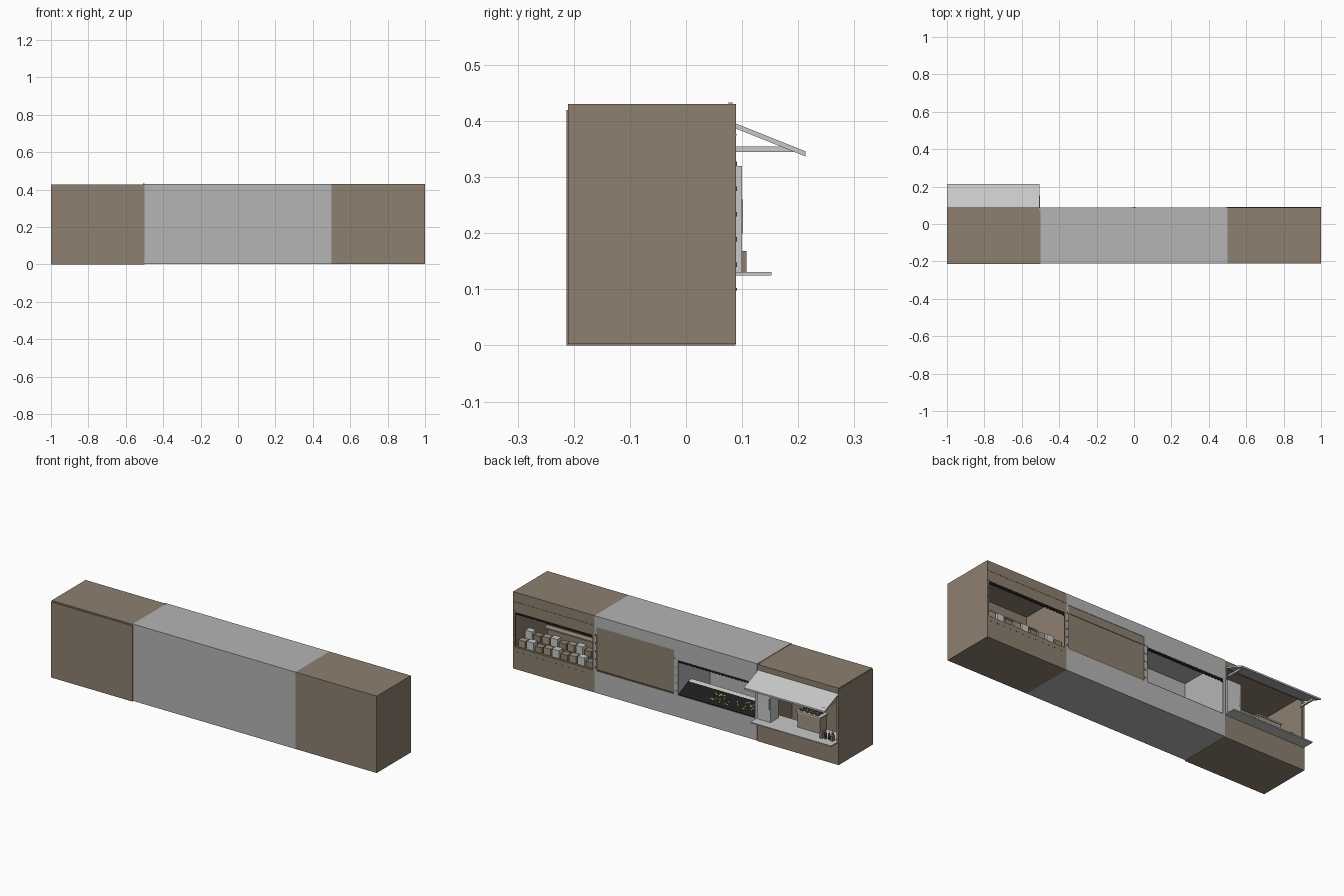
import bpy, bmesh, math, random
from mathutils import Matrix, Vector

if "Cube" in bpy.data.objects:
    bpy.data.objects.remove(bpy.data.objects["Cube"])

random.seed(4)


def material(name, rgb):
    m = bpy.data.materials.new(name)
    m.diffuse_color = (*rgb, 1)
    m.use_nodes = True
    m.node_tree.nodes["Principled BSDF"].inputs["Base Color"].default_value = m.diffuse_color
    return m


BROWN = material("brown_board", (0.27, 0.215, 0.16))
GREY = material("grey_panel", (0.46, 0.46, 0.46))
PALE = material("pale_metal", (0.58, 0.58, 0.58))
BLACK = material("black_cloth", (0.012, 0.012, 0.012))
GOLD = material("gold_trinket", (0.50, 0.36, 0.13))
DARK = material("dark_wood", (0.13, 0.095, 0.065))
CREAM = material("tan_card", (0.36, 0.30, 0.22))


def finish(name, bm, mat):
    me = bpy.data.meshes.new(name)
    bm.to_mesh(me)
    bm.free()
    me.materials.append(mat)
    ob = bpy.data.objects.new(name, me)
    bpy.context.collection.objects.link(ob)
    return ob


def add_box(bm, x0, x1, y0, y1, z0, z1):
    c = Vector(((x0 + x1) / 2, (y0 + y1) / 2, (z0 + z1) / 2))
    bmesh.ops.create_cube(bm, size=1, matrix=Matrix.Translation(c)
                          @ Matrix.Diagonal((x1 - x0, y1 - y0, z1 - z0, 1)))


def boxes(name, mat, *dims):
    bm = bmesh.new()
    for d in dims:
        add_box(bm, *d)
    return finish(name, bm, mat)


def prism(name, mat, x0, x1, profile):
    """Side profile (y, z) drawn along x."""
    bm = bmesh.new()
    f = bm.faces.new([bm.verts.new((x0, y, z)) for y, z in profile])
    r = bmesh.ops.extrude_face_region(bm, geom=[f])
    verts = [g for g in r["geom"] if isinstance(g, bmesh.types.BMVert)]
    bmesh.ops.translate(bm, verts=verts, vec=(x1 - x0, 0, 0))
    bmesh.ops.recalc_face_normals(bm, faces=bm.faces)
    return finish(name, bm, mat)


def bottle(bm, x, y, z, r, h):
    for r1, r2, za, zb in ((r, r, 0, .65), (r, r * .3, .65, .8), (r * .3, r * .3, .8, 1)):
        bmesh.ops.create_cone(bm, cap_ends=True, segments=10, radius1=r1, radius2=r2,
                              depth=h * (zb - za),
                              matrix=Matrix.Translation((x, y, z + h * (za + zb) / 2)))


def stall(name, mat, x0, x1, yb, yf, z0, z1, sill, head, post=0.012):
    """Hollow stall open towards +y between sill and head."""
    t = 0.006
    boxes(name, mat,
          (x0, x1, yb, yf, z0, z0 + t), (x0, x1, yb, yf, z1 - t, z1),
          (x0, x1, yb, yb + t, z0 + t, z1 - t),
          (x0, x0 + t, yb + t, yf, z0 + t, z1 - t), (x1 - t, x1, yb + t, yf, z0 + t, z1 - t),
          (x0 + t, x1 - t, yf - t, yf, z0 + t, sill), (x0 + t, x1 - t, yf - t, yf, head, z1 - t),
          (x0 + t, x0 + post, yf - t, yf, sill, head), (x1 - post, x1 - t, yf - t, yf, sill, head))


# Four stall shells
stall("drinks_stall", BROWN, -1.0, -0.5, -0.213, 0.088, 0, 0.42, 0.125, 0.385)
stall("trinket_stall", GREY, -0.5, 0.0, -0.21, 0.089, 0.003, 0.43, 0.125, 0.32)
stall("closed_stall", GREY, 0.0, 0.5, -0.21, 0.089, 0.003, 0.43, 0.125, 0.37)
stall("crate_stall", BROWN, 0.5, 1.0, -0.21, 0.089, 0.003, 0.43, 0.125, 0.32)
boxes("drinks_roof", BROWN, (-0.999, -0.5, -0.209, 0.088, 0.42, 0.427))

# Rolled shutters with a toothed dark edge, and one closed shutter
for name, xa in (("trinket", -0.488), ("crate", 0.512)):
    bm = bmesh.new()
    add_box(bm, xa, xa + 0.476, 0.081, 0.0885, 0.311, 0.32)
    for i in range(24):
        x = xa + 0.476 * i / 24
        add_box(bm, x, x + 0.012, 0.081, 0.0885, 0.306, 0.311)
    finish(name + "_shutter_edge", bm, BLACK)
boxes("closed_shutter", BROWN, (0.012, 0.488, 0.074, 0.084, 0.125, 0.325))
boxes("closed_shutter_box", BROWN, (0.012, 0.488, 0.072, 0.087, 0.325, 0.37))
boxes("shutter_bottom_bar", DARK, (0.012, 0.488, 0.078, 0.087, 0.125, 0.131))

# Small hinge bolts along posts and sill
bm = bmesh.new()
for x in (0.494, 0.006, -0.006, 0.994):
    for k in range(5):
        z = 0.14 + k * 0.045
        add_box(bm, x - 0.002, x + 0.002, 0.088, 0.0905, z, z + 0.008)
for k in range(12):
    x = 0.53 + k * 0.04
    add_box(bm, x, x + 0.008, 0.088, 0.0905, 0.098, 0.102)
finish("hinge_bolts", bm, DARK)
boxes("header_groove", DARK, (0.5, 1.0, 0.088, 0.0898, 0.374, 0.377))
boxes("roof_peg", GREY, (-0.507, -0.5, 0.076, 0.083, 0.427, 0.433))

# Awning with struts and the serving counter
prism("awning", PALE, -1.0, -0.505,
      [(0.088, 0.396), (0.213, 0.346), (0.213, 0.337), (0.088, 0.387)])
boxes("awning_struts", PALE,
      *[(x, x + 0.01, 0.085, 0.192, 0.345, 0.355) for x in (-0.985, -0.53)])
boxes("serving_counter", PALE, (-0.998, -0.502, 0.0, 0.152, 0.125, 0.131))

# Drinks stall goods: cooler, brewing machine, bottles
boxes("cooler", PALE, (-0.59, -0.507, 0.03, 0.1, 0.131, 0.32))
boxes("cooler_handle", GREY, (-0.583, -0.578, 0.1, 0.102, 0.2, 0.26))
boxes("machine_body", CREAM, (-0.87, -0.73, 0.005, 0.065, 0.131, 0.215))
boxes("machine_tray", PALE, (-0.875, -0.725, 0.0, 0.07, 0.215, 0.222))
bm = bmesh.new()
for i in range(4):
    for j in range(2):
        x, y = -0.855 + i * 0.032, 0.012 + j * 0.028
        add_box(bm, x, x + 0.02, y, y + 0.018, 0.222, 0.23)
finish("cups", bm, DARK)
bm = bmesh.new()
for x, y, h in ((-0.925, 0.095, 0.048), (-0.945, 0.092, 0.042), (-0.955, 0.075, 0.046)):
    bottle(bm, x, y, 0.131, 0.007, h)
finish("bottles", bm, DARK)
boxes("napkin_boxes", BROWN, (-0.913, -0.895, 0.09, 0.108, 0.131, 0.168),
      (-0.975, -0.963, 0.085, 0.105, 0.131, 0.158))

# Trinket display: sloping black tray with gold pieces
prism("display_stand", PALE, -0.488, -0.012,
      [(0.083, 0.11), (0.083, 0.124), (-0.005, 0.165), (-0.03, 0.172), (-0.03, 0.11)])
prism("display_cloth", BLACK, -0.485, -0.015,
      [(0.087, 0.125), (0.087, 0.129), (0.0, 0.169), (0.0, 0.164)])
bm = bmesh.new()
for cx, n in ((-0.23, 16), (-0.43, 18), (-0.32, 6)):
    for _ in range(n):
        x = cx + random.uniform(-0.04, 0.04)
        t = random.uniform(0.2, 0.8)
        rot = Matrix.Rotation(math.atan2(-0.04, 0.087), 4, 'X')
        bmesh.ops.create_cone(bm, cap_ends=True, segments=8, radius1=0.005, radius2=0.004,
                              depth=0.004, matrix=Matrix.Translation(
                                  (x, 0.087 * t, 0.171 - 0.04 * t)) @ rot)
finish("gold_trinkets", bm, GOLD)

# Crate stall: stepped table, crates, hanging shelves
boxes("stepped_table", DARK, (0.506, 0.994, 0.03, 0.083, 0.115, 0.125),
      (0.506, 0.994, -0.03, 0.03, 0.115, 0.15))
for mat, name, k in ((BROWN, "brown_crates", 0), (CREAM, "tan_boxes", 1), (PALE, "pale_boxes", 2)):
    bm = bmesh.new()
    for row, (y, z) in enumerate(((0.04, 0.125), (-0.02, 0.15))):
        for i in range(9):
            if (i * 2 + row) % 3 != k:
                continue
            x = 0.52 + i * 0.052
            add_box(bm, x, x + 0.042, y, y + 0.036, z, z + 0.032 + 0.012 * ((i * 5 + row) % 3) / 2)
    finish(name, bm, mat)
boxes("hanging_shelves", CREAM, (0.58, 0.9, -0.07, -0.035, 0.245, 0.252),
      (0.58, 0.9, -0.07, -0.035, 0.205, 0.212))
boxes("shelf_back", DARK, (0.58, 0.9, -0.075, -0.07, 0.205, 0.265))
